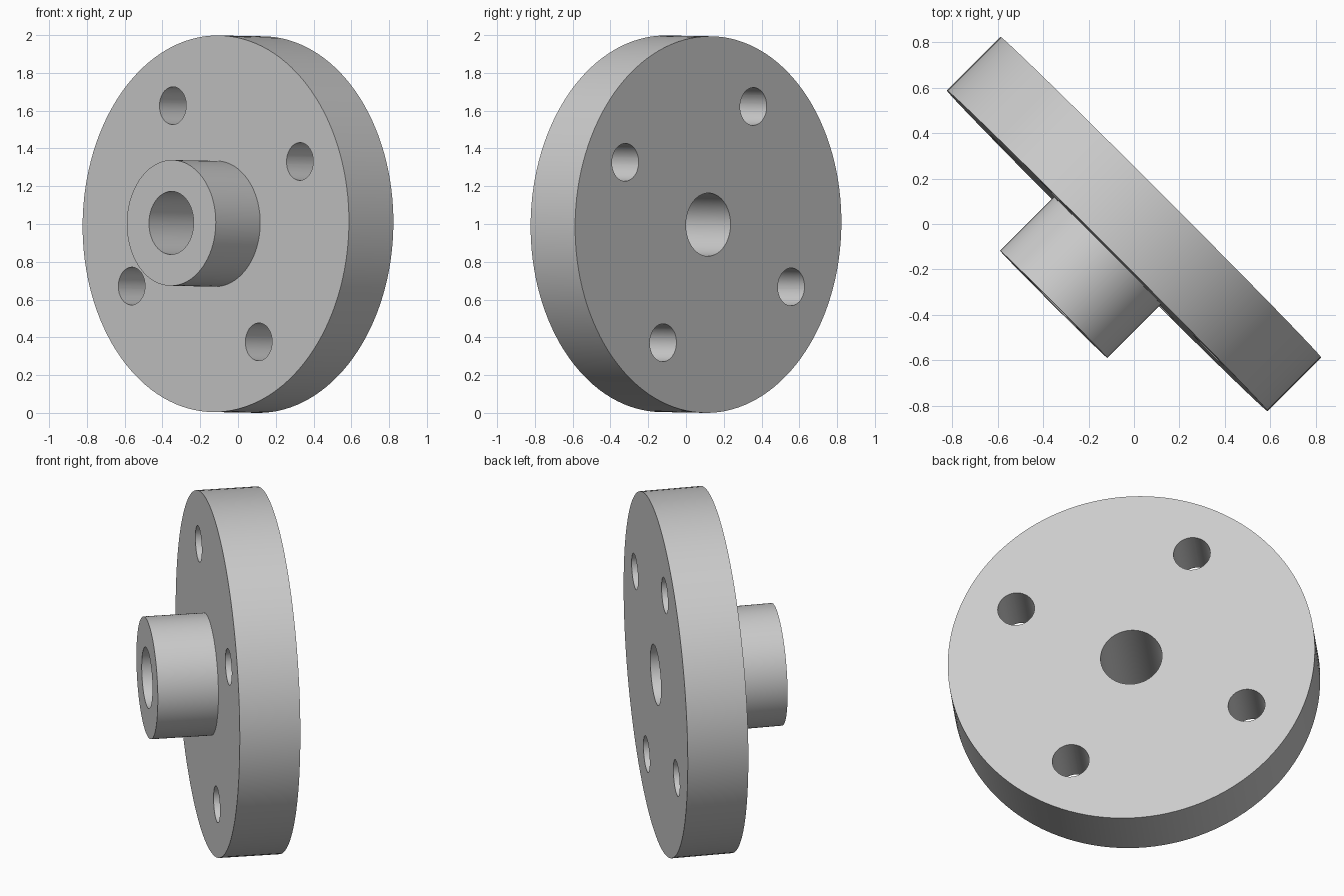
import bpy, bmesh
from math import radians, cos, sin, pi, sqrt
from mathutils import Matrix, Vector

cube = bpy.data.objects.get("Cube")
if cube:
    bpy.data.objects.remove(cube, do_unlink=True)

RADIUS = 0.997           # flange
THICK = 0.333            # flange thickness, also the hub length
HUB = 0.333
BORE = 0.167
BOLT, BOLT_CIRCLE, BOLT_START = 0.1, 0.707, radians(27.8)
TILT = radians(0.75)

# Single grey metal
grey = bpy.data.materials.new("grey metal")
grey.use_nodes = True
colour = (0.6, 0.6, 0.6, 1)
grey.diffuse_color = colour
grey.node_tree.nodes["Principled BSDF"].inputs["Base Color"].default_value = colour


def add_object(name, bm):
    bmesh.ops.recalc_face_normals(bm, faces=bm.faces)
    mesh = bpy.data.meshes.new(name)
    bm.to_mesh(mesh)
    bm.free()
    mesh.materials.append(grey)
    obj = bpy.data.objects.new(name, mesh)
    bpy.context.collection.objects.link(obj)
    return obj


# Flange with hub and through bore, lathed from one closed profile
bm = bmesh.new()
profile = [(BORE, 0), (RADIUS, 0), (RADIUS, THICK),
           (HUB, THICK), (HUB, 2 * THICK), (BORE, 2 * THICK)]
verts = [bm.verts.new((r, 0, z)) for r, z in profile]
edges = [bm.edges.new((a, b)) for a, b in zip(verts, verts[1:] + verts[:1])]
bmesh.ops.spin(bm, geom=verts + edges, cent=(0, 0, 0), axis=(0, 0, 1),
               angle=2 * pi, steps=128, use_merge=True)
bmesh.ops.remove_doubles(bm, verts=bm.verts, dist=1e-5)
flange = add_object("hub_flange", bm)

# Four bolt holes
bm = bmesh.new()
for i in range(4):
    a = BOLT_START + i * pi / 2
    place = Matrix.Translation((BOLT_CIRCLE * cos(a), BOLT_CIRCLE * sin(a), THICK / 2))
    bmesh.ops.create_cone(bm, cap_ends=True, segments=48, radius1=BOLT,
                          radius2=BOLT, depth=THICK * 1.5, matrix=place)
cutter = add_object("bolt_hole_cutter", bm)
cutter.hide_render = True

cut = flange.modifiers.new("bolt_holes", 'BOOLEAN')
cut.operation, cut.solver, cut.object = 'DIFFERENCE', 'EXACT', cutter
bpy.ops.object.select_all(action='DESELECT')
flange.select_set(True)
bpy.context.view_layer.objects.active = flange
bpy.ops.object.modifier_apply(modifier=cut.name)
bpy.data.objects.remove(cutter, do_unlink=True)
bpy.ops.object.shade_smooth_by_angle(angle=radians(30))

# Stand the part on its rim, hub towards the front right corner
axis = Vector((-cos(TILT) / sqrt(2), -cos(TILT) / sqrt(2), sin(TILT)))
side = Vector((1, -1, 0)).normalized()
turn = Matrix((side, axis.cross(side), axis)).transposed().to_4x4()
base = -axis * THICK / 2
base.z = RADIUS * cos(TILT)
flange.matrix_world = Matrix.Translation(base) @ turn
